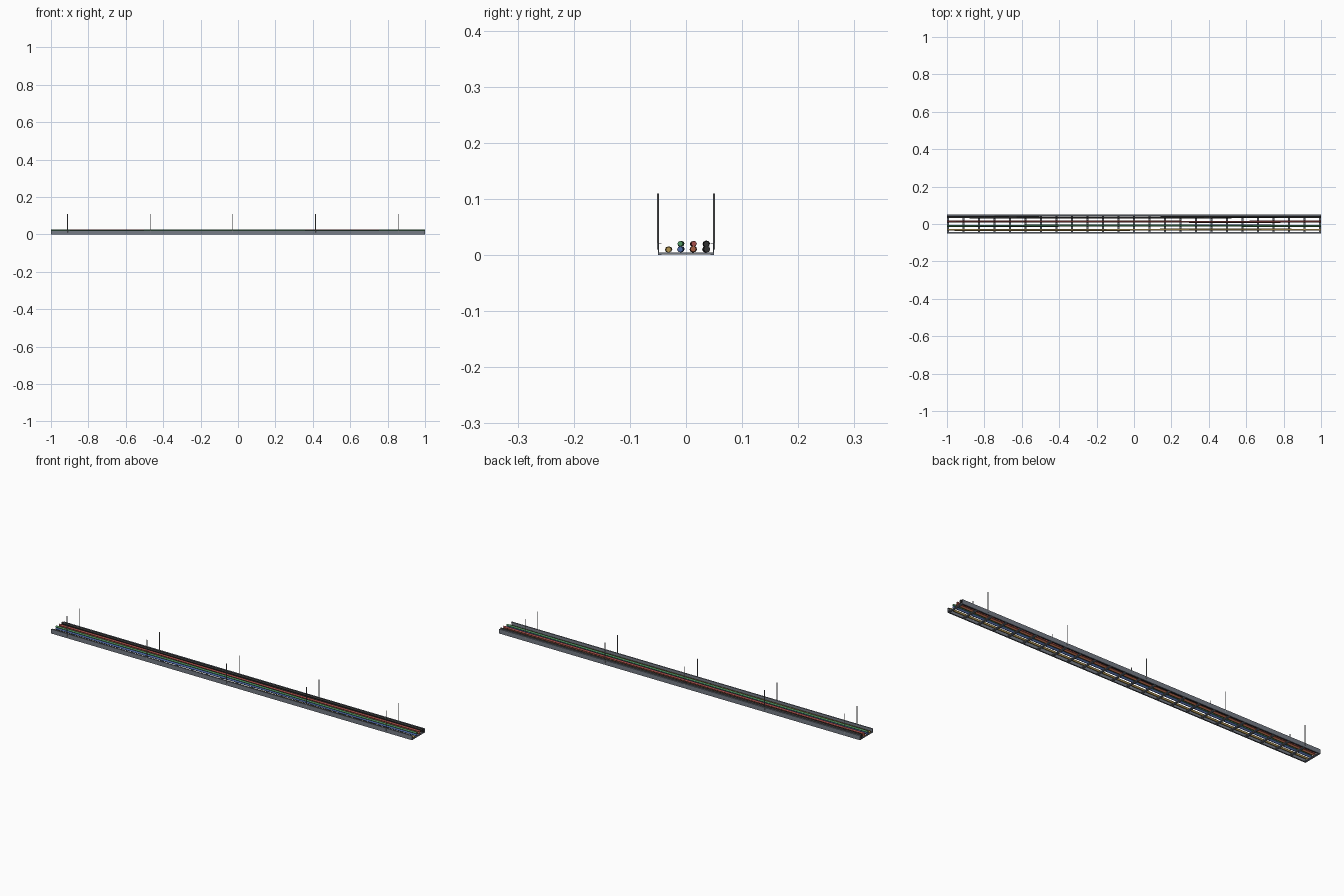
import bpy, bmesh, math

if "Cube" in bpy.data.objects:
    bpy.data.objects.remove(bpy.data.objects["Cube"])


def material(name, col):
    m = bpy.data.materials.new(name)
    m.diffuse_color = (*col, 1)
    m.use_nodes = True
    m.node_tree.nodes["Principled BSDF"].inputs["Base Color"].default_value = m.diffuse_color
    return m


STEEL = material("steel", (0.18, 0.2, 0.24))
ROD = material("rod_grey", (0.3, 0.31, 0.32))


def finish(name, bm, mat):
    bmesh.ops.recalc_face_normals(bm, faces=bm.faces)
    me = bpy.data.meshes.new(name)
    bm.to_mesh(me)
    bm.free()
    me.materials.append(mat)
    ob = bpy.data.objects.new(name, me)
    bpy.context.collection.objects.link(ob)
    return ob


def extrude_x(name, profile, x0, x1, mat):
    bm = bmesh.new()
    f = bm.faces.new([bm.verts.new((x0, y, z)) for y, z in profile])
    r = bmesh.ops.extrude_face_region(bm, geom=[f])
    vs = [v for v in r["geom"] if isinstance(v, bmesh.types.BMVert)]
    bmesh.ops.translate(bm, vec=(x1 - x0, 0, 0), verts=vs)
    return finish(name, bm, mat)


# side rails: channel section with inward lips
T, F, H = 0.0015, 0.006, 0.022
channel = [(0, 0), (F, 0), (F, T), (T, T), (T, H - T), (F, H - T), (F, H), (0, H)]
for side, label in ((1, "back"), (-1, "front")):
    extrude_x("side_rail_" + label, [(side * (0.05 - y), z) for y, z in channel], -1, 1, STEEL)

# rungs across the bottom
for i in range(25):
    x = -0.995 + 1.99 * i / 24
    extrude_x("rung", [(-0.049, 0.001), (0.049, 0.001), (0.049, 0.005), (-0.049, 0.005)],
              x - 0.005, x + 0.005, STEEL)

# hanger rods
for i in range(5):
    for y in (-0.05, 0.05):
        bpy.ops.mesh.primitive_cylinder_add(vertices=8, radius=0.0018, depth=0.1,
                                            location=(-0.912 + 0.442 * i, y, 0.06))
        o = bpy.context.object
        o.name = "hanger_rod"
        o.data.materials.append(ROD)


# cables: tubes wandering slightly sideways
def cable(name, y, z, r, phase, col):
    bm = bmesh.new()
    n, k = 8, 8
    rings = []
    for i in range(n + 1):
        x = -1 + 2 * i / n
        cy = y + 0.0015 * math.sin(3.2 * x + phase)
        cz = z + 0.0005 * math.sin(5 * x + phase)
        rings.append([bm.verts.new((x, cy + r * math.cos(a), cz + r * math.sin(a)))
                      for a in (2 * math.pi * j / k for j in range(k))])
    for a, b in zip(rings, rings[1:]):
        for j in range(k):
            bm.faces.new((a[j], a[(j + 1) % k], b[(j + 1) % k], b[j]))
    bm.faces.new(rings[0])
    bm.faces.new(rings[-1])
    ob = finish(name, bm, material(name, col))
    for p in ob.data.polygons:
        p.use_smooth = len(p.vertices) == 4


cable("yellow_cable", -0.031, 0.0102, 0.005, 0, (0.45, 0.3, 0.08))
cable("blue_cable", -0.009, 0.0105, 0.0053, 1, (0.08, 0.15, 0.4))
cable("green_cable", -0.009, 0.0202, 0.0048, 2, (0.08, 0.3, 0.12))
cable("orange_cable", 0.013, 0.0105, 0.0053, 3, (0.4, 0.12, 0.06))
cable("red_cable", 0.013, 0.0202, 0.0048, 4, (0.4, 0.08, 0.07))
cable("black_cable_lower", 0.036, 0.0108, 0.0058, 5, (0.03, 0.03, 0.03))
cable("black_cable_upper", 0.036, 0.0202, 0.0052, 6, (0.03, 0.03, 0.03))
